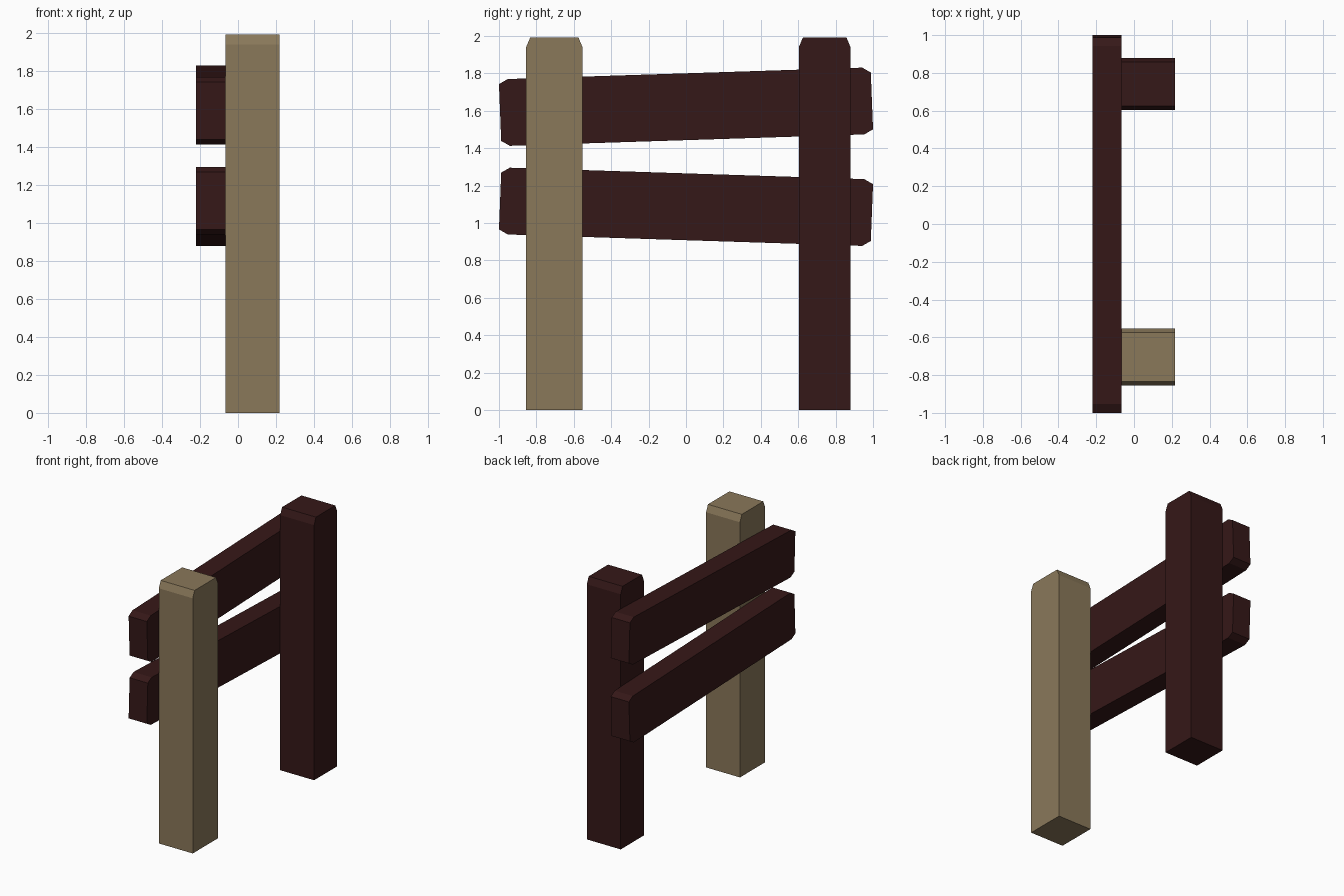
import bpy, bmesh

if "Cube" in bpy.data.objects:
    bpy.data.objects.remove(bpy.data.objects["Cube"])


def material(name, color):
    mat = bpy.data.materials.new(name)
    mat.diffuse_color = (*color, 1)
    mat.use_nodes = True
    mat.node_tree.nodes["Principled BSDF"].inputs["Base Color"].default_value = mat.diffuse_color
    return mat


def extrude_profile(name, profile, x0, x1, mat):
    """Extrude a (y, z) outline from x0 to x1."""
    bm = bmesh.new()
    face = bm.faces.new([bm.verts.new((x0, y, z)) for y, z in profile])
    res = bmesh.ops.extrude_face_region(bm, geom=[face])
    verts = [g for g in res["geom"] if isinstance(g, bmesh.types.BMVert)]
    bmesh.ops.translate(bm, verts=verts, vec=(x1 - x0, 0, 0))
    bmesh.ops.recalc_face_normals(bm, faces=bm.faces)
    mesh = bpy.data.meshes.new(name)
    bm.to_mesh(mesh)
    bm.free()
    mesh.materials.append(mat)
    obj = bpy.data.objects.new(name, mesh)
    bpy.context.collection.objects.link(obj)
    return obj


light = material("light_wood", (0.254, 0.188, 0.102))
dark = material("dark_wood", (0.036, 0.009, 0.009))

# Upright posts with the top edges cut off
for name, y0, y1, mat in (("light_post", -0.855, -0.553, light),
                          ("dark_post", 0.603, 0.88, dark)):
    outline = [(y0, 0), (y1, 0), (y1, 1.94), (y1 - 0.022, 1.992),
               (y0 + 0.022, 1.992), (y0, 1.94)]
    extrude_profile(name, outline, -0.067, 0.218, mat)

# Tilted rails with chamfered ends; the lower one tilts the other way
rail = [(-1.0, 0.121), (-0.953, 0.148), (0.942, 0.209), (0.988, 0.183),
        (1.0, -0.121), (0.953, -0.148), (-0.942, -0.209), (-0.988, -0.183)]
for name, z, flip in (("upper_rail", 1.622, 1), ("lower_rail", 1.087, -1)):
    extrude_profile(name, [(y, z + flip * h) for y, h in rail],
                    -0.22, -0.067, dark)
